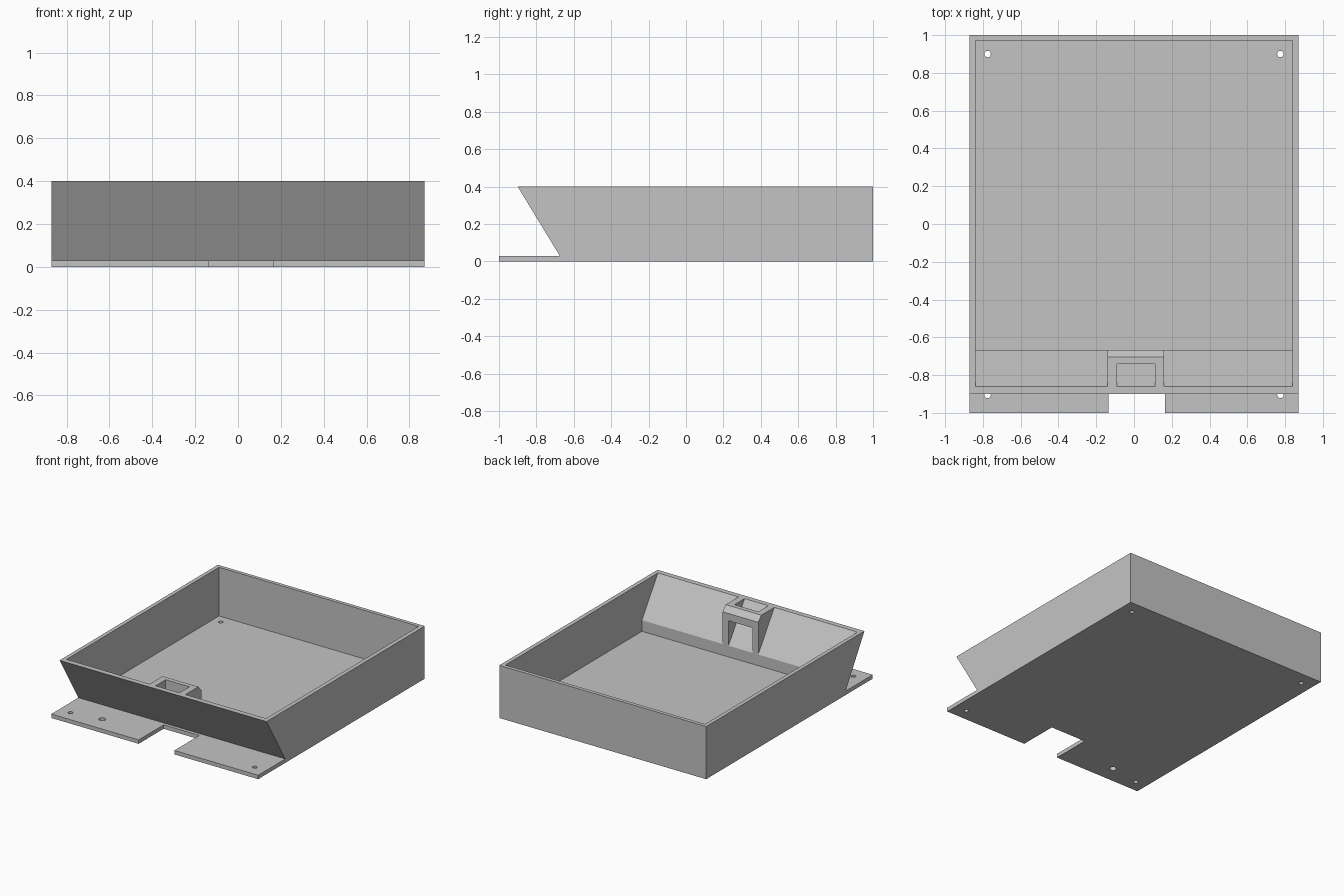
import bpy
import bmesh
from mathutils import Vector

cube = bpy.data.objects.get("Cube")
if cube:
    bpy.data.objects.remove(cube, do_unlink=True)

grey = bpy.data.materials.new("light grey")
grey.use_nodes = True
grey.diffuse_color = (0.55, 0.55, 0.55, 1)
grey.node_tree.nodes["Principled BSDF"].inputs["Base Color"].default_value = (0.55, 0.55, 0.55, 1)


def finish(name, bm):
    bmesh.ops.recalc_face_normals(bm, faces=bm.faces)
    mesh = bpy.data.meshes.new(name)
    bm.to_mesh(mesh)
    bm.free()
    mesh.materials.append(grey)
    obj = bpy.data.objects.new(name, mesh)
    bpy.context.collection.objects.link(obj)
    return obj


def prism(name, profile, x0, x1):
    """Extrude a (y, z) profile from x0 to x1."""
    bm = bmesh.new()
    face = bm.faces.new([bm.verts.new((x0, y, z)) for y, z in profile])
    ext = bmesh.ops.extrude_face_region(bm, geom=[face])
    verts = [v for v in ext["geom"] if isinstance(v, bmesh.types.BMVert)]
    bmesh.ops.translate(bm, verts=verts, vec=Vector((x1 - x0, 0, 0)))
    return finish(name, bm)


def drill(name, x, y, radius):
    bm = bmesh.new()
    bmesh.ops.create_cone(bm, cap_ends=True, segments=24, radius1=radius, radius2=radius, depth=0.15)
    bmesh.ops.translate(bm, verts=bm.verts, vec=(x, y, -0.025))
    return finish(name, bm)


def cut(target, cutter):
    mod = target.modifiers.new(cutter.name, "BOOLEAN")
    mod.operation = "DIFFERENCE"
    mod.solver = "EXACT"
    mod.object = cutter
    cutter.hide_render = True
    bpy.context.view_layer.objects.active = target
    bpy.ops.object.modifier_apply(modifier=mod.name)
    bpy.data.objects.remove(cutter, do_unlink=True)


# Tray with overhanging front wall and a flat mounting flange
W, TOP, FLOOR = 0.87, 0.4, 0.03
tray = prism("tray", [(-1, 0), (1, 0), (1, TOP), (-0.9, TOP), (-0.675, FLOOR), (-1, FLOOR)], -W, W)

# Hollow interior, with a short upright step at the foot of the front wall
STEP = 0.115
cut(tray, prism("interior", [(-0.668, FLOOR), (0.972, FLOOR), (0.972, 0.5), (-0.86, 0.5),
                             (-0.86, TOP), (-0.668, STEP)], -0.84, 0.838))

# Flange notch
cut(tray, prism("notch", [(-1.1, -0.1), (-0.7, -0.1), (-0.7, 0.05), (-1.1, 0.05)], -0.135, 0.165))

# Screw holes and one larger cable hole
for x in (-0.775, 0.775):
    for y in (-0.905, 0.9):
        cut(tray, drill("screw_hole", x, y, 0.017))
cut(tray, drill("cable_hole", -0.535, -0.868, 0.024))

# Connector housing: two cheeks and a bevelled beam across the front wall
cheek = [(-0.86, TOP), (-0.705, TOP), (-0.668, 0.36), (-0.668, STEP)]
beam = [(-0.74, TOP), (-0.705, TOP), (-0.668, 0.36), (-0.668, 0.305), (-0.74, 0.305)]
prism("housing_cheek_right", cheek, -0.14, -0.09)
prism("housing_cheek_left", cheek, 0.11, 0.16)
prism("housing_beam", beam, -0.09, 0.11)
